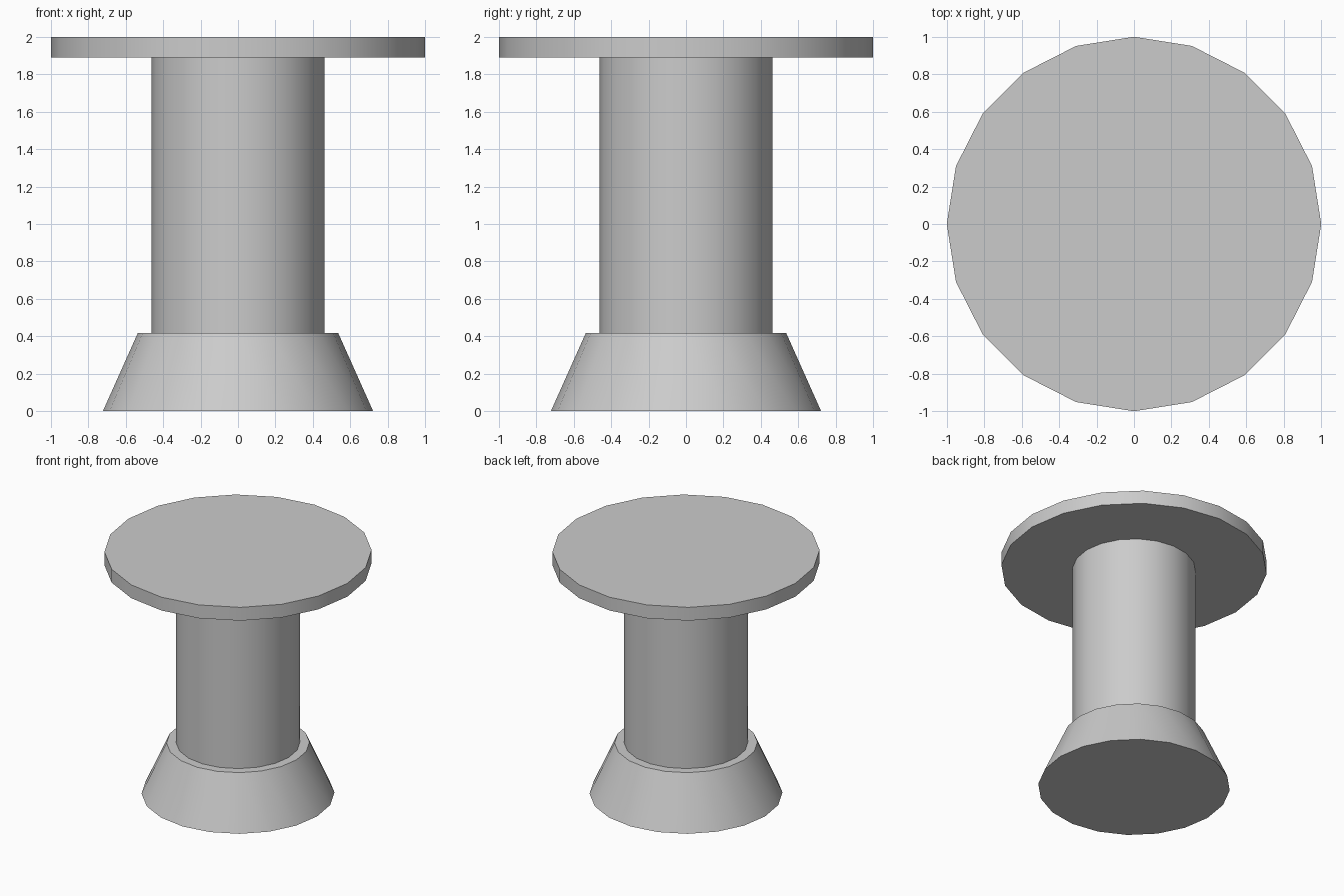
import bpy
import math

if "Cube" in bpy.data.objects:
    bpy.data.objects.remove(bpy.data.objects["Cube"])

SIDES = 20


def round_part(name, r_bottom, r_top, z0, z1):
    """Upright 20-sided frustum from z0 to z1, smooth sides with sharp rims."""
    bpy.ops.mesh.primitive_cone_add(
        vertices=SIDES, radius1=r_bottom, radius2=r_top,
        depth=z1 - z0, location=(0, 0, (z0 + z1) / 2))
    obj = bpy.context.object
    obj.name = name
    bpy.ops.object.shade_smooth_by_angle(angle=math.radians(30))
    return obj


# Flared foot
round_part("base", 0.722, 0.535, 0.0, 0.418)
# Central post, sunk slightly into the base and the top
round_part("column", 0.463, 0.463, 0.40, 1.90)
# Round slab on top
round_part("table_top", 1.0, 1.0, 1.89, 2.0)
